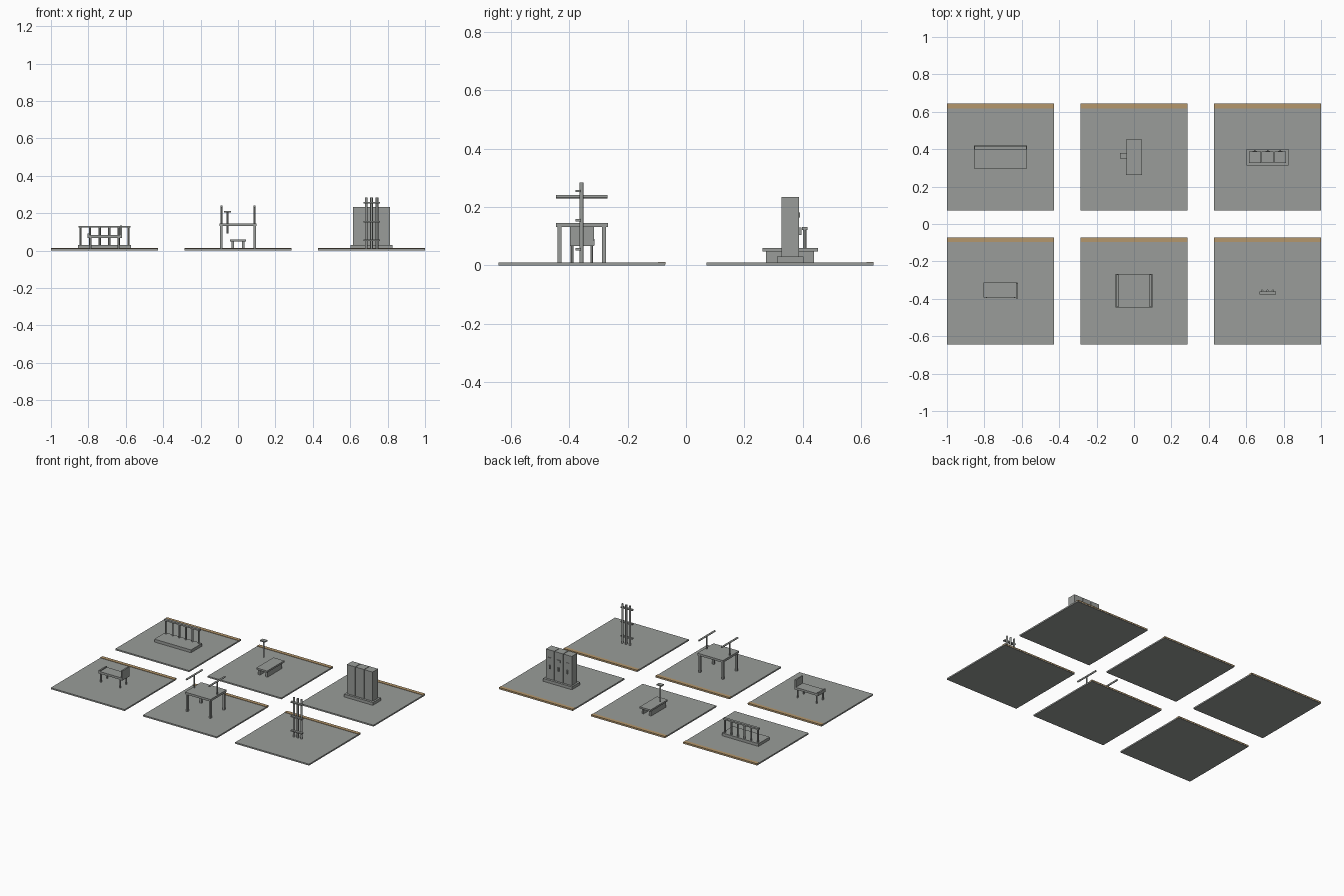
import bpy
import math

if "Cube" in bpy.data.objects:
    bpy.data.objects.remove(bpy.data.objects["Cube"])


def material(name, rgb):
    m = bpy.data.materials.new(name)
    m.diffuse_color = (*rgb, 1)
    m.use_nodes = True
    m.node_tree.nodes["Principled BSDF"].inputs["Base Color"].default_value = m.diffuse_color
    return m


GREY = material("warm_grey", (0.32, 0.335, 0.32))
TAN = material("tan_edge", (0.46, 0.31, 0.15))


def box(name, x, y, z, mat=GREY):
    """Box from (min, max) ranges on each axis."""
    bpy.ops.mesh.primitive_cube_add(size=1, location=[sum(r) / 2 for r in (x, y, z)])
    o = bpy.context.object
    o.name = name
    o.scale = [r[1] - r[0] for r in (x, y, z)]
    bpy.ops.object.transform_apply(location=False, rotation=False, scale=True)
    o.data.materials.append(mat)
    return o


def rod(name, centre, radius, length, axis="z"):
    """Round bar along one axis."""
    turn = {"x": (0, math.pi / 2, 0), "y": (math.pi / 2, 0, 0), "z": (0, 0, 0)}[axis]
    bpy.ops.mesh.primitive_cylinder_add(vertices=12, radius=radius, depth=length,
                                        location=centre, rotation=turn)
    o = bpy.context.object
    o.name = name
    o.data.materials.append(GREY)
    bpy.ops.object.shade_smooth_by_angle()
    return o


def post(name, x, y, z0, z1, radius):
    return rod(name, (x, y, (z0 + z1) / 2), radius, z1 - z0)


HALF = 0.286
COL, ROW = 0.714, 0.357
FLOOR = 0.01

# six floor pads, each with a tan strip along its back edge
for cx in (-COL, 0, COL):
    for cy in (-ROW, ROW):
        box("floor_pad", (cx - HALF, cx + HALF), (cy - HALF, cy + HALF - 0.001), (0, FLOOR))
        box("edge_strip", (cx - HALF, cx + HALF), (cy + HALF - 0.025, cy + HALF),
            (0.004, 0.0125), TAN)

# back left: low platform with a railing
box("platform", (-0.856, -0.572), (0.297, 0.42), (FLOOR, 0.03))
for i in range(6):
    post("railing_post", -0.842 + i * 0.0512, 0.407, 0.03, 0.125, 0.006)
box("railing_top", (-0.852, -0.576), (0.398, 0.416), (0.122, 0.132))

# back centre: long bench on side panels, with a small raised stand
box("bench_seat", (-0.042, 0.042), (0.262, 0.452), (0.048, 0.06))
for s in (-1, 1):
    box("bench_side", sorted((s * 0.022, s * 0.036)), (0.275, 0.438), (FLOOR, 0.048))
post("stand_post", -0.056, 0.365, 0.09, 0.205, 0.006)
box("stand_plate", (-0.075, -0.037), (0.351, 0.379), (0.203, 0.211))

# back right: three tall cabinets on a plinth, doors to the rear
box("plinth", (0.602, 0.826), (0.312, 0.402), (FLOOR, 0.03))
for i in (-1, 0, 1):
    cx = COL + i * 0.068
    box("cabinet", (cx - 0.032, cx + 0.032), (0.327, 0.387), (0.03, 0.234))
    box("door_plate", (cx - 0.012, cx + 0.012), (0.386, 0.391), (0.165, 0.182))
    box("door_handle", (cx - 0.004, cx + 0.004), (0.386, 0.395), (0.105, 0.13))

# front left: couch on thin legs with a panel at one end
box("couch_seat", (-0.804, -0.622), (-0.394, -0.314), (0.068, 0.083))
box("couch_lip", (-0.804, -0.794), (-0.394, -0.314), (0.08, 0.09))
box("couch_end_panel", (-0.63, -0.62), (-0.397, -0.315), (0.066, 0.134))
for x in (-0.788, -0.638):
    for y in (-0.39, -0.323):
        post("couch_leg", x, y, FLOOR, 0.07, 0.005)

# front centre: table with two raised rails
box("table_top", (-0.099, 0.099), (-0.446, -0.267), (0.131, 0.146))
for s in (-1, 1):
    for y in (-0.433, -0.281):
        box("table_leg", sorted((s * 0.082, s * 0.096)), (y - 0.007, y + 0.007), (FLOOR, 0.131))
    post("rail_post", s * 0.088, -ROW, 0.146, 0.235, 0.005)
    rod("side_rail", (s * 0.088, -ROW, 0.236), 0.006, 0.176, "y")

# front right: three tall poles with crossbars
for i in (-1, 0, 1):
    post("pole", COL + i * 0.029, -0.358, FLOOR, 0.285, 0.007)
for z in (0.055, 0.155, 0.255):
    box("crossbar", (COL - 0.044, COL + 0.044), (-0.378, -0.36), (z - 0.004, z + 0.004))
